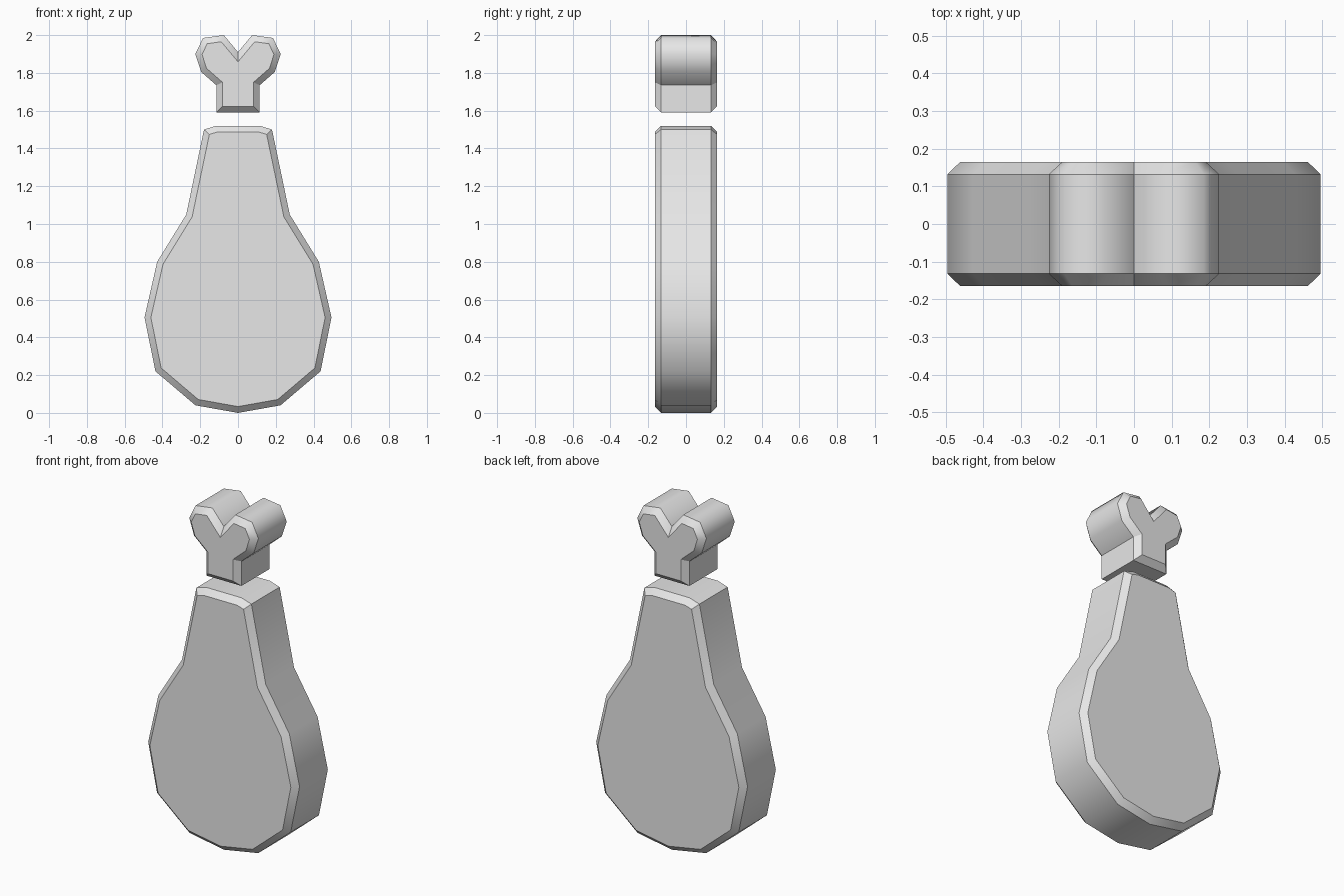
import bpy
import bmesh

cube = bpy.data.objects.get("Cube")
if cube:
    bpy.data.objects.remove(cube, do_unlink=True)

HALF_DEPTH = 0.165
CHAMFER = 0.033

grey = bpy.data.materials.new("plain_grey")
grey.use_nodes = True
grey.diffuse_color = (0.8, 0.8, 0.8, 1)
grey.node_tree.nodes["Principled BSDF"].inputs["Base Color"].default_value = (0.8, 0.8, 0.8, 1)


def chamfered_slab(name, half, sharp_heights):
    """Mirror a half outline (x, z), extrude it along y and chamfer both caps."""
    outline = half + [(-x, z) for x, z in reversed(half) if x > 0]
    bm = bmesh.new()
    side = HALF_DEPTH - CHAMFER
    front = bm.faces.new([bm.verts.new((x, -side, z)) for x, z in outline])
    pushed = bmesh.ops.extrude_face_region(bm, geom=[front], use_keep_orig=True)
    new_verts = [g for g in pushed["geom"] if isinstance(g, bmesh.types.BMVert)]
    bmesh.ops.translate(bm, verts=new_verts, vec=(0, 2 * side, 0))
    bmesh.ops.recalc_face_normals(bm, faces=bm.faces)

    # Chamfered caps
    caps = [f for f in bm.faces if abs(f.normal.y) > 0.9]
    bmesh.ops.inset_individual(bm, faces=caps, thickness=CHAMFER,
                               depth=CHAMFER, use_even_offset=True)
    bm.normal_update()

    # Smooth sides, with crisp cap rims and chosen crisp corners
    for f in bm.faces:
        f.smooth = True
    for e in bm.edges:
        a, b = e.verts
        rim = abs(a.co.y - b.co.y) < 0.001
        corner = any(abs(v.co.z - h) < 0.0001 and abs(v.co.y) < side + 0.001
                     for v in e.verts for h in sharp_heights)
        e.smooth = not (rim or corner)

    mesh = bpy.data.meshes.new(name)
    bm.to_mesh(mesh)
    bm.free()
    mesh.materials.append(grey)
    obj = bpy.data.objects.new(name, mesh)
    bpy.context.collection.objects.link(obj)
    return obj


# Meat of the drumstick
chamfered_slab("meat", [
    (0, 0), (0.225, 0.04), (0.437, 0.22), (0.495, 0.505), (0.428, 0.80),
    (0.274, 1.05), (0.18, 1.50), (0.115, 1.52)], [1.50])

# Bone end floating above it
chamfered_slab("bone_end", [
    (0.115, 1.59), (0.115, 1.735), (0.195, 1.805), (0.226, 1.90),
    (0.185, 1.985), (0.075, 2.0), (0, 1.91)], [1.59, 1.735, 1.91])
